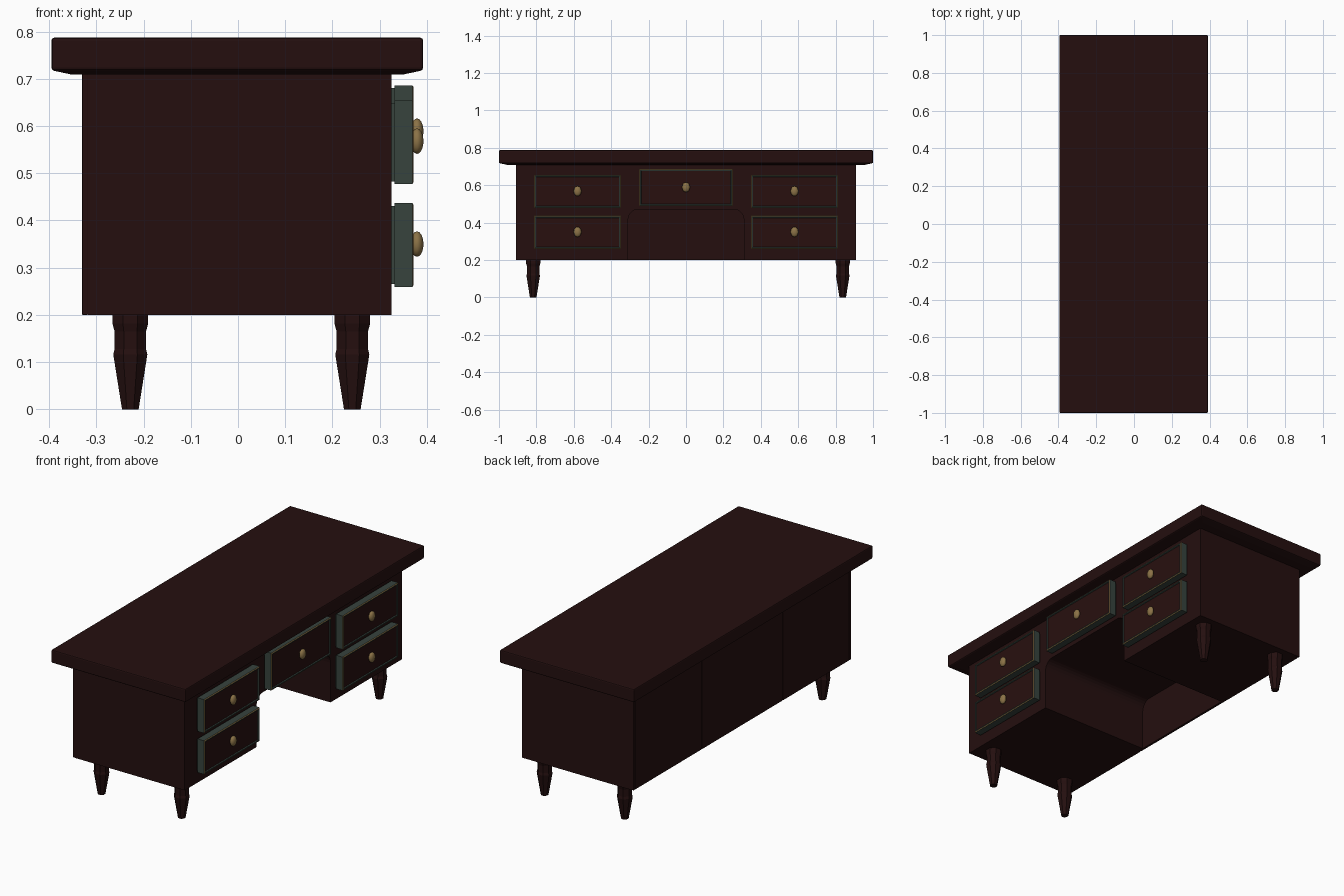
import bpy, bmesh, math
from mathutils import Matrix, Vector

if "Cube" in bpy.data.objects:
    bpy.data.objects.remove(bpy.data.objects["Cube"])


def material(name, rgb):
    m = bpy.data.materials.new(name)
    m.diffuse_color = (*rgb, 1)
    m.use_nodes = True
    m.node_tree.nodes["Principled BSDF"].inputs["Base Color"].default_value = m.diffuse_color
    return m


WOOD = material("dark mahogany", (0.018, 0.0048, 0.0048))
PANEL = material("drawer mahogany", (0.021, 0.005, 0.0048))
GREEN = material("dark green trim", (0.038, 0.056, 0.047))
GOLD = material("old brass", (0.26, 0.17, 0.062))


def finish(name, bm, mats, bevel=0, smooth=False):
    bmesh.ops.recalc_face_normals(bm, faces=bm.faces)
    me = bpy.data.meshes.new(name)
    bm.to_mesh(me)
    bm.free()
    ob = bpy.data.objects.new(name, me)
    bpy.context.collection.objects.link(ob)
    for m in mats:
        me.materials.append(m)
    if smooth:
        for p in me.polygons:
            p.use_smooth = True
    if bevel:
        b = ob.modifiers.new("soft edges", 'BEVEL')
        b.width, b.segments, b.limit_method = bevel, 2, 'ANGLE'
    return ob


def box_bm(lo, hi):
    bm = bmesh.new()
    lo, hi = Vector(lo), Vector(hi)
    bmesh.ops.create_cube(bm, size=1, matrix=Matrix.Translation((lo + hi) / 2)
                          @ Matrix.Diagonal((*(hi - lo), 1)))
    return bm


# desk top: slab with a shallow sloped underside
bm = box_bm((-0.395, -1, 0.718), (0.392, 1, 0.787))
under = [f for f in bm.faces if f.normal.z < -0.5]
bmesh.ops.inset_region(bm, faces=under, thickness=0.06, depth=0.009)
finish("desk_top", bm, [WOOD], 0.006)

# carcass: front outline with an arched kneehole, pushed through the depth
KY, KZ, RY, RZ = 0.31, 0.47, 0.05, 0.06
half = [(KY - RY + RY * math.cos(t), KZ - RZ + RZ * math.sin(t))
        for t in [math.radians(15 * i) for i in range(7)]]
outline = [(0.91, 0.712), (0.91, 0.20), (KY, 0.20)] + half
outline += [(-y, z) for y, z in reversed(outline)]
bm = bmesh.new()
face = bm.faces.new([bm.verts.new((-0.318, y, z)) for y, z in outline])
ext = bmesh.ops.extrude_face_region(bm, geom=[face])
bmesh.ops.translate(bm, vec=(0.643, 0, 0),
                    verts=[v for v in ext["geom"] if isinstance(v, bmesh.types.BMVert)])
finish("carcass", bm, [WOOD])

# back: three panels with narrow seams, and corner strips
for name, a, b in (("back_panel_left", -0.895, -0.342), ("back_panel_middle", -0.338, 0.338),
                   ("back_panel_right", 0.342, 0.895), ("back_strip_left", -0.91, -0.898),
                   ("back_strip_right", 0.898, 0.91)):
    finish(name, box_bm((-0.33, a, 0.20), (-0.317, b, 0.712)), [WOOD], 0.002)


def drawer(name, y, z, w, h):
    # narrower backing
    finish(name + "_backing", box_bm((0.32, y - w / 2 + 0.006, z - h / 2 + 0.006),
                                     (0.34, y + w / 2 - 0.006, z + h / 2 - 0.006)), [GREEN])
    # front: brass edge, green rim, recessed wood panel
    bm = box_bm((0.331, y - w / 2, z - h / 2), (0.369, y + w / 2, z + h / 2))
    f = [f for f in bm.faces if f.normal.x > 0.5]
    for thick, depth, mat in ((0.006, 0.003, 1), (0.007, 0, 0), (0.003, -0.005, 0)):
        ring = bmesh.ops.inset_region(bm, faces=f, thickness=thick, depth=depth)
        for r in ring["faces"]:
            r.material_index = mat
    f[0].material_index = 2
    finish(name + "_front", bm, [GREEN, GOLD, PANEL])
    # oval knob
    bm = bmesh.new()
    bmesh.ops.create_uvsphere(bm, u_segments=14, v_segments=9, radius=1,
                              matrix=Matrix.Translation((0.379, y, z + 0.002))
                              @ Matrix.Diagonal((0.014, 0.021, 0.027, 1)))
    finish(name + "_knob", bm, [GOLD], smooth=True)


for side, s in (("left", -1), ("right", 1)):
    drawer(side + "_lower_drawer", s * 0.58, 0.348, 0.464, 0.178)
    drawer(side + "_upper_drawer", s * 0.58, 0.566, 0.464, 0.178)
drawer("centre_drawer", 0, 0.587, 0.5, 0.198)

# turned legs, eight-sided
LEG = [(0.0, 0.019), (0.116, 0.039), (0.128, 0.036), (0.165, 0.036), (0.182, 0.041), (0.205, 0.041)]


def leg(name, x, y):
    bm = bmesh.new()
    n = 8
    rings = [[bm.verts.new((x + r * math.cos(math.tau * (i + 0.5) / n),
                            y + r * math.sin(math.tau * (i + 0.5) / n), z)) for i in range(n)]
             for z, r in LEG]
    for a, b in zip(rings, rings[1:]):
        for i in range(n):
            j = (i + 1) % n
            bm.faces.new((a[i], a[j], b[j], b[i]))
    bm.faces.new(rings[0])
    bm.faces.new(rings[-1])
    finish(name, bm, [WOOD])


for fx, x in (("back", -0.228), ("front", 0.242)):
    for fy, y in (("left", -0.817), ("right", 0.838)):
        leg(f"{fx}_{fy}_leg", x, y)
